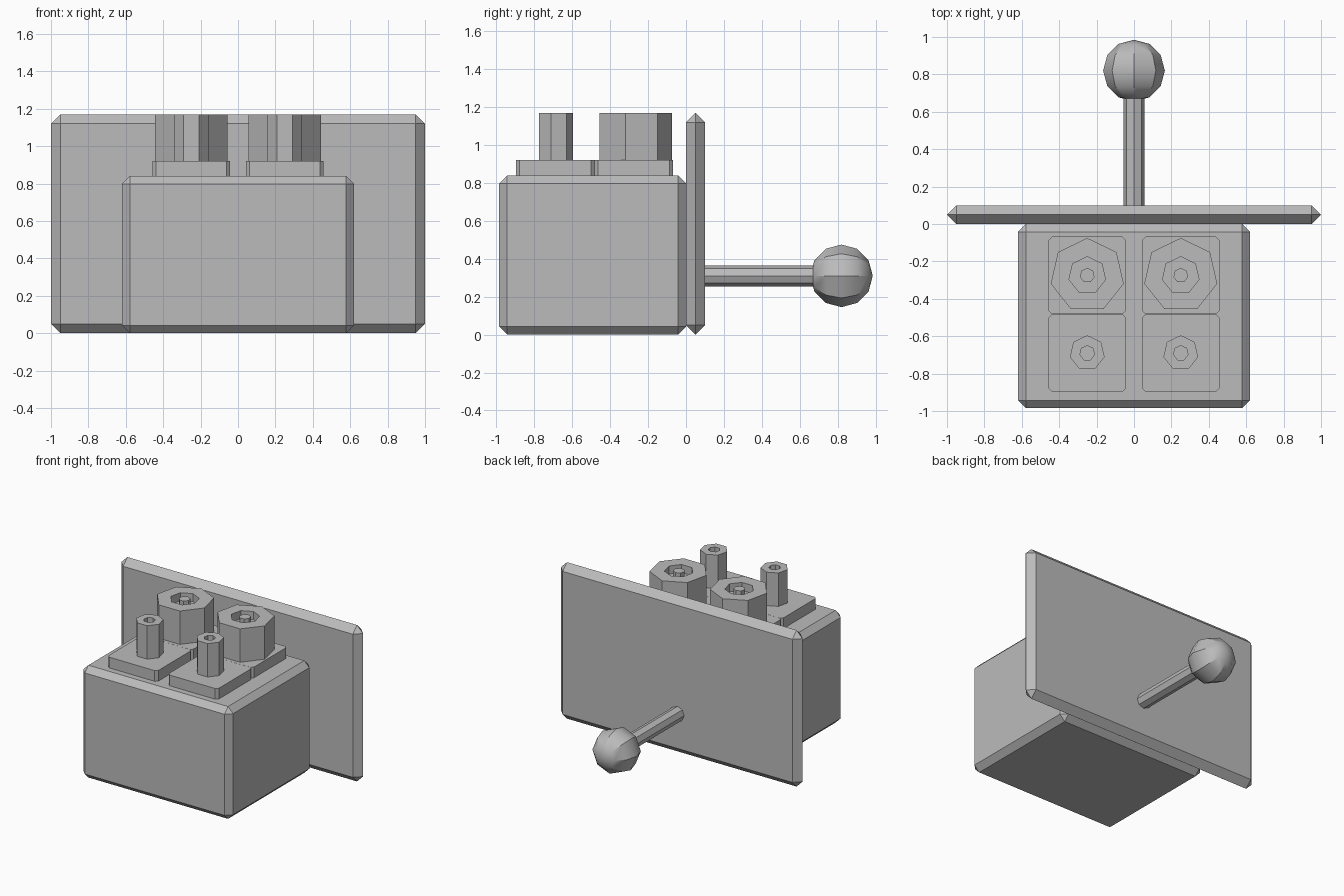
import bpy, bmesh, math
from mathutils import Matrix, Vector

cube = bpy.data.objects.get("Cube")
if cube:
    bpy.data.objects.remove(cube, do_unlink=True)

grey = bpy.data.materials.new("plain grey")
grey.use_nodes = True
colour = (0.5, 0.5, 0.5, 1)
grey.diffuse_color = colour
grey.node_tree.nodes["Principled BSDF"].inputs["Base Color"].default_value = colour


def finish(name, bm):
    bmesh.ops.recalc_face_normals(bm, faces=bm.faces)
    mesh = bpy.data.meshes.new(name)
    bm.to_mesh(mesh)
    bm.free()
    mesh.materials.append(grey)
    obj = bpy.data.objects.new(name, mesh)
    bpy.context.collection.objects.link(obj)
    return obj


def box(name, low, high, bevel, upright_only=False):
    """Chamfered box between two corners."""
    low, high = Vector(low), Vector(high)
    bm = bmesh.new()
    bmesh.ops.create_cube(bm, size=1)
    bmesh.ops.scale(bm, vec=high - low, verts=bm.verts)
    bmesh.ops.translate(bm, vec=(low + high) / 2, verts=bm.verts)
    edges = [e for e in bm.edges if not upright_only
             or abs(e.verts[0].co.z - e.verts[1].co.z) > 0.01]
    bmesh.ops.bevel(bm, geom=edges, offset=bevel, segments=1,
                    affect='EDGES', clamp_overlap=True)
    return finish(name, bm)


def lathe(name, profile, sides, matrix):
    """Faceted turned part with one vertex column on local +y."""
    bm = bmesh.new()
    rings = []
    for r, z in profile:
        angles = [math.pi / 2 + math.tau * i / sides for i in range(sides)]
        rings.append([bm.verts.new((r * math.cos(a), r * math.sin(a), z)) for a in angles])
    for a, b in zip(rings, rings[1:]):
        for i in range(sides):
            j = (i + 1) % sides
            bm.faces.new((a[i], a[j], b[j], b[i]))
    bm.faces.new(rings[0])
    bm.faces.new(rings[-1])
    bmesh.ops.transform(bm, matrix=matrix, verts=bm.verts)
    return finish(name, bm)


# Back panel and main body
box("back_panel", (-1, 0, 0), (1, 0.1, 1.17), 0.0499)
box("body", (-0.62, -0.985, 0), (0.62, 0, 0.84), 0.042)

# Pads with a narrow hollow post in front and a wide socket behind
base, top, floor = 0.915, 1.17, 1.11
post = [(0.095, base), (0.095, top), (0.04, top), (0.04, floor)]
socket = [(0.2, base), (0.2, top), (0.1, top), (0.1, floor),
          (0.04, floor), (0.04, top)]
for side, x in (("left", 0.25), ("right", -0.25)):
    for place, y, part, profile in (("front", -0.69, "post", post),
                                    ("rear", -0.275, "socket", socket)):
        box(f"{place}_pad_{side}", (x - 0.207, y - 0.207, 0.83),
            (x + 0.207, y + 0.207, 0.92), 0.018, upright_only=True)
        lathe(f"{place}_{part}_{side}", profile, 7, Matrix.Translation((x, y, 0)))

# Handle rod and ball knob pointing backwards
to_back = Matrix.Rotation(-math.pi / 2, 4, 'X')
lathe("handle_rod", [(0.055, 0.05), (0.055, 0.7)], 8,
      Matrix.Translation((0, 0, 0.31)) @ to_back)

bm = bmesh.new()
bmesh.ops.create_uvsphere(bm, u_segments=8, v_segments=6, radius=0.165)
bmesh.ops.transform(bm, matrix=Matrix.Translation((0, 0.82, 0.31)) @ to_back,
                    verts=bm.verts)
knob = finish("handle_knob", bm)
bpy.ops.object.select_all(action='DESELECT')
knob.select_set(True)
bpy.context.view_layer.objects.active = knob
bpy.ops.object.shade_smooth_by_angle(angle=math.radians(32))
